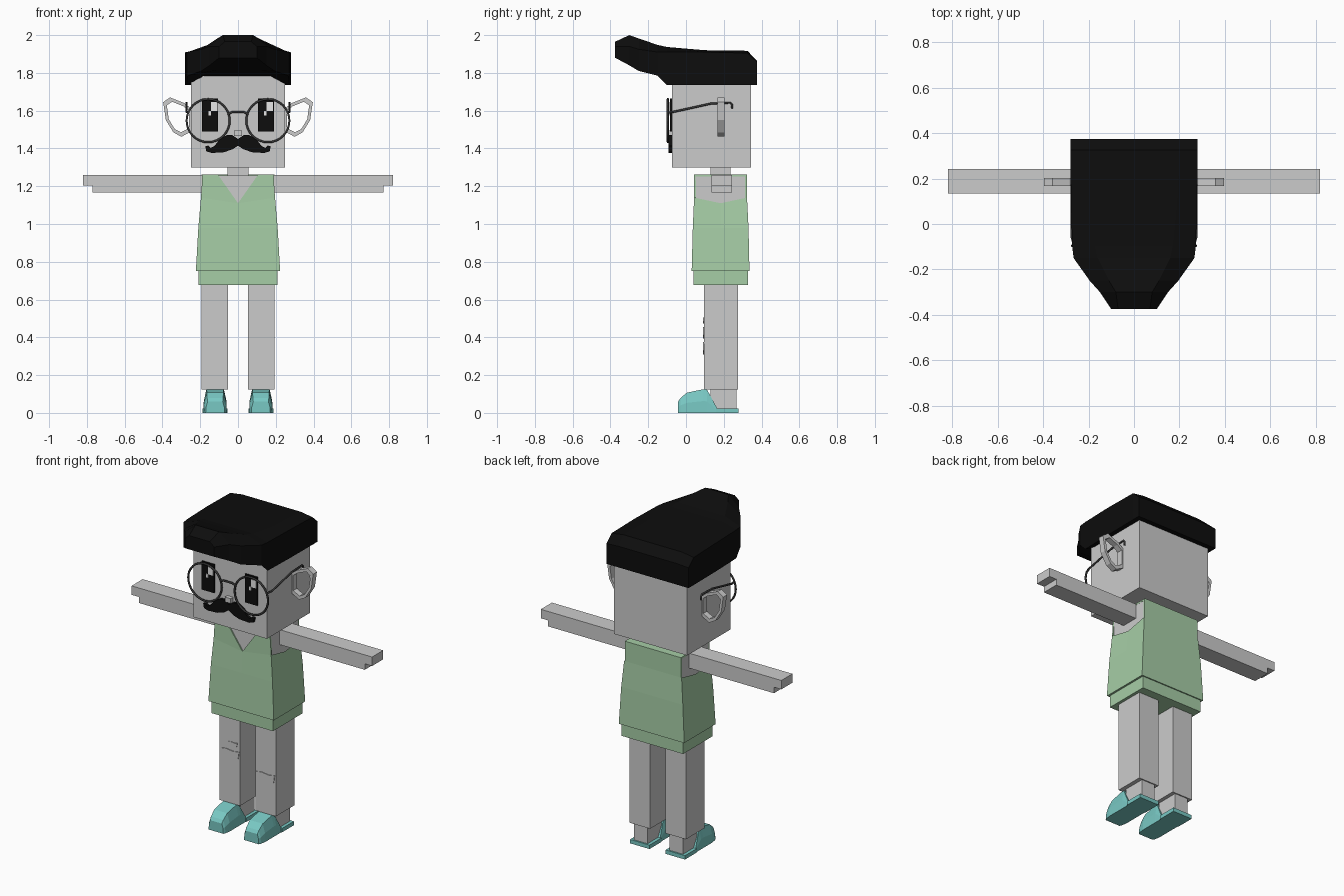
import bpy, bmesh, math
from mathutils import Vector

cube = bpy.data.objects.get("Cube")
if cube:
    bpy.data.objects.remove(cube, do_unlink=True)


def material(name, r, g, b):
    mat = bpy.data.materials.new(name)
    mat.use_nodes = True
    mat.diffuse_color = (r, g, b, 1)
    shader = next(n for n in mat.node_tree.nodes if n.type == 'BSDF_PRINCIPLED')
    shader.inputs["Base Color"].default_value = (r, g, b, 1)
    return mat


SKIN = material("light_grey", .6, .6, .6)
GREEN = material("pale_green", .38, .61, .38)
TEAL = material("teal", .19, .58, .55)
BLACK = material("black", .004, .004, .004)
WIRE = material("dark_grey", .04, .04, .04)
WHITE = material("white", .9, .9, .9)


def finish(name, bm, mat):
    bmesh.ops.recalc_face_normals(bm, faces=bm.faces)
    mesh = bpy.data.meshes.new(name)
    bm.to_mesh(mesh)
    bm.free()
    mesh.materials.append(mat)
    obj = bpy.data.objects.new(name, mesh)
    bpy.context.collection.objects.link(obj)
    return obj


def loft(name, rings, mat, caps=True):
    """Skin a series of equal-length point loops."""
    bm = bmesh.new()
    loops = [[bm.verts.new(p) for p in ring] for ring in rings]
    count = len(loops[0])
    for low, high in zip(loops, loops[1:]):
        for i in range(count):
            j = (i + 1) % count
            bm.faces.new((low[i], low[j], high[j], high[i]))
    if caps:
        bm.faces.new(loops[0])
        bm.faces.new(loops[-1])
    return finish(name, bm, mat)


def prism(name, outline, front, back, mat):
    """Extrude an x-z outline between two depths."""
    return loft(name, [[(x, y, z) for x, z in outline] for y in (front, back)], mat)


def box(name, xs, ys, zs, mat):
    (a, b), (c, d) = xs, zs
    return prism(name, [(a, c), (b, c), (b, d), (a, d)], *ys, mat)


def wire(name, points, radius, cyclic=False):
    curve = bpy.data.curves.new(name, 'CURVE')
    curve.dimensions = '3D'
    curve.bevel_depth = radius
    curve.bevel_resolution = 1
    curve.use_fill_caps = True
    spline = curve.splines.new('POLY')
    spline.points.add(len(points) - 1)
    for point, co in zip(spline.points, points):
        point.co = (*co, 1)
    spline.use_cyclic_u = cyclic
    curve.materials.append(WIRE)
    obj = bpy.data.objects.new(name, curve)
    bpy.context.collection.objects.link(obj)


# Head, neck and torso
box("head", (-.25, .25), (-.075, .345), (1.3, 1.8), SKIN)
box("neck", (-.055, .055), (.13, .235), (1.24, 1.32), SKIN)
box("torso", (-.19, .19), (.05, .315), (.7, 1.256), SKIN)


# Hair: sections from back to front, arched over the forehead
def hair_section(y, wide, flat, bottom, arch, side, top):
    half = [(flat, arch), (wide, bottom), (wide, side), (flat, top)]
    return [(x, y, z) for x, z in half] + [(-x, y, z) for x, z in reversed(half)]


loft("hair", [hair_section(*s) for s in (
    (.375, .28, .2, 1.735, 1.735, 1.86, 1.865),
    (.325, .28, .2, 1.735, 1.735, 1.905, 1.917),
    (.1, .278, .19, 1.735, 1.735, 1.91, 1.92),
    (-.1, .272, .17, 1.735, 1.79, 1.91, 1.937),
    (-.15, .266, .16, 1.785, 1.8, 1.91, 1.948),
    (-.25, .195, .11, 1.81, 1.815, 1.925, 1.982),
    (-.3, .15, .08, 1.84, 1.84, 1.94, 2.0),
    (-.375, .1, .07, 1.88, 1.88, 1.94, 1.965))], BLACK)

# Nose and moustache
box("nose", (-.02, .02), (-.1, -.07), (1.465, 1.495), SKIN)
whisker = [(.03, 1.47), (.06, 1.47), (.1, 1.445), (.125, 1.412), (.145, 1.402),
           (.158, 1.415), (.173, 1.412), (.168, 1.385), (.14, 1.376), (.075, 1.38),
           (.03, 1.395)]
prism("moustache", [(0, 1.45)] + whisker + [(0, 1.415)]
      + [(-x, z) for x, z in reversed(whisker)], -.092, -.07, BLACK)

# Shirt: flared body whose top edge dips at the neck and under the arms


def shirt_ring(w, front, back, corner, dip):
    mid = (front + back) / 2
    return [(-w, front, corner), (0, front, dip), (w, front, corner), (w, mid, dip),
            (w, back, corner), (0, back, corner), (-w, back, corner), (-w, mid, dip)]


loft("shirt_body", [shirt_ring(.223, .03, .336, .75, .75),
                    shirt_ring(.21, .036, .331, .98, .98),
                    shirt_ring(.196, .043, .323, 1.14, 1.11)], GREEN, caps=False)
box("shirt_underside", (-.222, .222), (.031, .335), (.75, .755), GREEN)
box("shirt_hem", (-.21, .21), (.04, .328), (.676, .752), GREEN)
box("shirt_back", (-.192, .192), (.312, .322), (1.135, 1.262), GREEN)
box("shirt_collar", (-.11, .11), (.25, .32), (1.25, 1.262), GREEN)

for side, s in (("left", 1), ("right", -1)):
    def span(a, b):
        return (s * a, s * b)

    # Shirt front with its V-neck, and shoulder cover
    prism(side + "_shirt_front", [(0, 1.11), (s * .196, 1.14), (s * .188, 1.262),
                                  (s * .107, 1.262)], .043, .053, GREEN)
    box(side + "_shoulder", span(.107, .191), (.044, .32), (1.252, 1.262), GREEN)

    # Arm with the stepped hand
    box(side + "_arm", span(.19, .82), (.135, .243), (1.205, 1.26), SKIN)
    box(side + "_lower_arm", span(.19, .77), (.135, .243), (1.168, 1.206), SKIN)

    # Leg and ankle
    box(side + "_leg", span(.052, .192), (.095, .275), (.125, .7), SKIN)
    box(side + "_ankle", span(.075, .167), (.13, .268), (.015, .13), SKIN)

    # Shoe upper and heel
    def shoe_section(y, low, high, top, bottom=0):
        return [(s * .121 + x, y, z) for x, z in
                ((-low, bottom), (low, bottom), (low * .97, top * .5),
                 (high, top), (-high, top), (-low * .97, top * .5))]

    loft(side + "_shoe", [shoe_section(*p) for p in (
        (-.042, .05, .04, .06), (-.03, .056, .042, .078), (.005, .062, .044, .107),
        (.09, .062, .045, .125), (.112, .062, .047, .122), (.165, .062, .06, .024))], TEAL)
    box(side + "_heel", span(.055, .187), (.16, .277), (0, .024), TEAL)

    # Eye and its glints
    box(side + "_eye", span(.105, .19), (-.084, -.07), (1.49, 1.665), BLACK)
    x = s * .147 + .004
    box(side + "_glint", (x, x + .035), (-.088, -.08), (1.597, 1.645), WHITE)
    box(side + "_small_glint", (x - .014, x), (-.088, -.08), (1.575, 1.597), WHITE)

    # Ear: an open angular ring
    outer = [Vector(p) for p in ((.245, 1.61), (.285, 1.64), (.36, 1.67), (.396, 1.645),
                                 (.382, 1.55), (.342, 1.485), (.3, 1.462), (.245, 1.49))]
    centre = Vector((.31, 1.567))
    inner = [centre + (p - centre) * .78 for p in outer]
    loft(side + "_ear", [[(s * p.x, y, p.y) for p in edge] for edge, y in (
        (outer, .167), (outer, .203), (inner, .203), (inner, .167), (outer, .167))],
        SKIN, caps=False)

    # Spectacle rim and temple
    turns = [math.tau * i / 32 for i in range(32)]
    wire(side + "_rim", [(s * .158 + .114 * math.cos(a), -.096, 1.547 + .114 * math.sin(a))
                         for a in turns], .006, True)
    wire(side + "_temple", [(s * .262, -.096, 1.59), (s * .273, -.06, 1.595),
                            (s * .273, .135, 1.638), (s * .273, .235, 1.642),
                            (s * .273, .245, 1.63), (s * .273, .242, 1.61)], .006)

wire("spectacle_bridge", [(-.05, -.096, 1.583), (-.03, -.098, 1.593), (.03, -.098, 1.593),
                          (.05, -.096, 1.583)], .006)


# Knee patches
def patch(name, x, z, width, height):
    shape = [(-.5, .4), (-.2, .5), (.2, .4), (.5, .5), (.45, -.2), (.1, -.5), (-.3, -.4)]
    prism(name, [(x + u * width, z + v * height) for u, v in shape], .091, .097, SKIN)


patch("right_knee_patch", -.122, .425, .13, .062)
patch("right_small_patch", -.1, .49, .06, .032)
patch("left_knee_patch", .12, .342, .13, .065)
